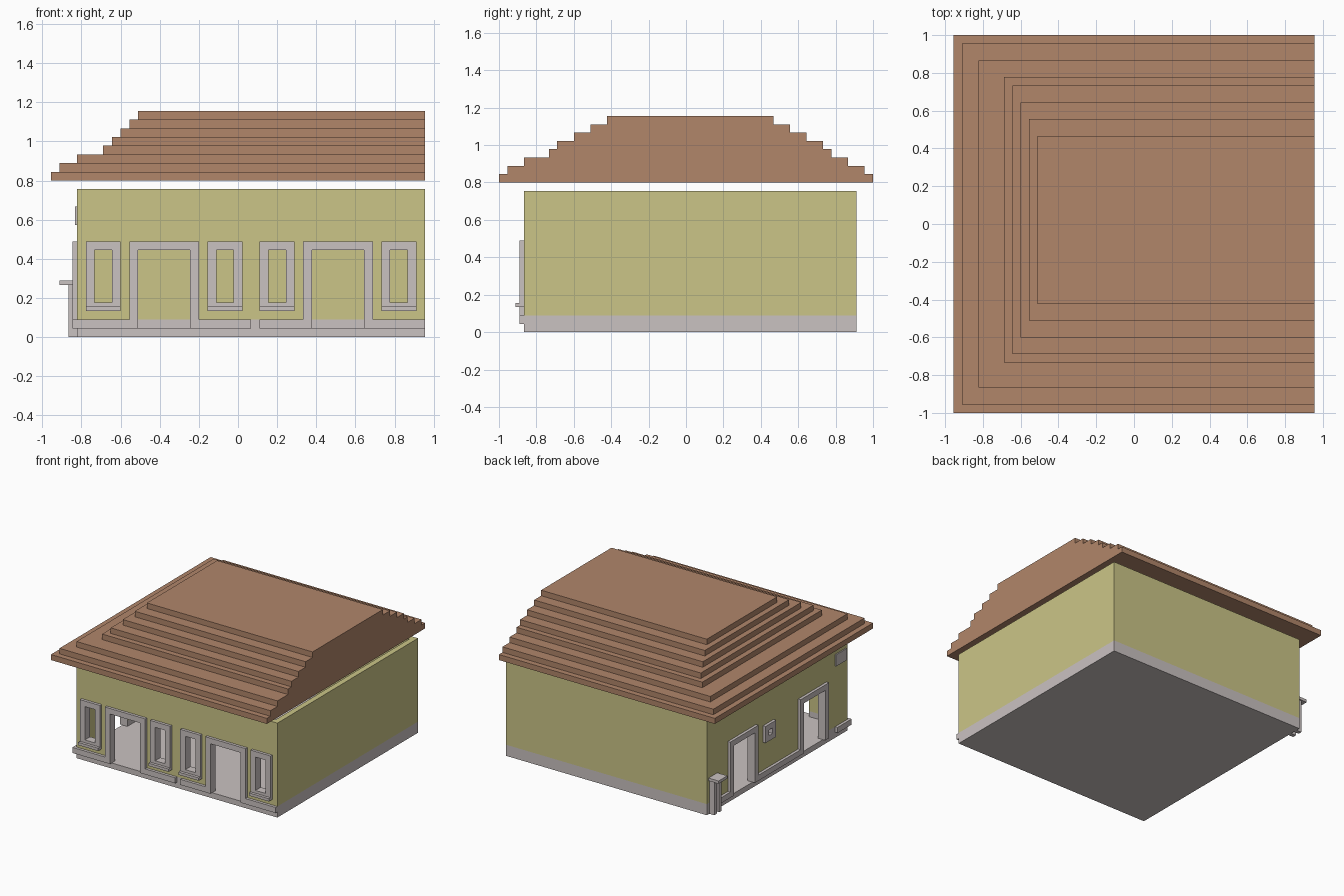
import bpy, bmesh

if "Cube" in bpy.data.objects:
    bpy.data.objects.remove(bpy.data.objects["Cube"])

U = 2 / 45                       # grid unit of the model


def lin(c):
    c /= 255
    return c / 12.92 if c <= 0.04045 else ((c + 0.055) / 1.055) ** 2.4


def material(name, r, g, b):
    m = bpy.data.materials.new(name)
    m.diffuse_color = (lin(r), lin(g), lin(b), 1)
    m.use_nodes = True
    m.node_tree.nodes["Principled BSDF"].inputs["Base Color"].default_value = m.diffuse_color
    return m


YELLOW = material("yellow plaster", 203, 197, 135)
GREY = material("grey stone", 202, 194, 193)
BROWN = material("brown roof tile", 177, 134, 106)


def boxes(name, items, *mats):
    """One object from boxes (x0, x1, y0, y1, z0, z1) in grid units."""
    bm = bmesh.new()
    for x0, x1, y0, y1, z0, z1 in items:
        vs = bmesh.ops.create_cube(bm, size=1)["verts"]
        for v in vs:
            v.co = ((x1 if v.co.x > 0 else x0) * U - 21.5 * U,
                    (y1 if v.co.y > 0 else y0) * U - 1,
                    (z1 if v.co.z > 0 else z0) * U)
    me = bpy.data.meshes.new(name)
    bm.to_mesh(me)
    bm.free()
    for m in mats:
        me.materials.append(m)
    ob = bpy.data.objects.new(name, me)
    bpy.context.collection.objects.link(ob)
    return ob


def on_wall(side, a0, a1, z0, z1, out, inn=0):
    """Box along the front or left wall, reaching out and in from its face."""
    if side == "front":
        return (a0, a1, 3 - out, 3 + inn, z0, z1)
    return (3 - out, 3 + inn, a0, a1, z0, z1)


# Openings, by outer frame size: side, start, end, bottom, top, kind
openings = [("front", a, a + 4, 3, 11, "window") for a in (4, 18, 24, 38)]
openings += [("front", a, a + 8, 1, 11, "door") for a in (9, 29)]
openings += [("left", a, a + 8, 1, 11, "door") for a in (9, 29)]
openings += [("left", 24, 27, 7, 10, "vent")]

# Walls: hollow block with the openings cut through
walls = boxes("walls", [(3, 43, 3, 43, 0, 17)], YELLOW, GREY)
cutters = [boxes("cutter", [(4, 42, 4, 42, -1, 19)])]
for side, a0, a1, z0, z1, kind in openings:
    low = z0 if kind == "door" else z0 + 1
    cutters.append(boxes("cutter", [on_wall(side, a0 + 1, a1 - 1, low, z1 - 1, 2, 2)]))
bpy.context.view_layer.objects.active = walls
for c in cutters:
    c.hide_render = True
    mod = walls.modifiers.new("cut", "BOOLEAN")
    mod.operation, mod.solver, mod.object = "DIFFERENCE", "EXACT", c
    bpy.ops.object.modifier_apply(modifier=mod.name)
for c in cutters:
    bpy.data.objects.remove(c)

# Grey plinth band and grey reveals on the walls
bm = bmesh.new()
bm.from_mesh(walls.data)
bmesh.ops.bisect_plane(bm, geom=bm.verts[:] + bm.edges[:] + bm.faces[:],
                       plane_co=(0, 0, 2 * U), plane_no=(0, 0, 1))
for f in bm.faces:
    c = f.calc_center_median()
    gx, gy, gz = (c.x + 21.5 * U) / U, (c.y + 1) / U, c.z / U
    skin = any(abs(g - p) < 0.05 for g in (gx, gy) for p in (3, 4, 42, 43))
    f.material_index = 1 if gz < 2 or (not skin and gz < 16) else 0
bm.to_mesh(walls.data)
bm.free()

boxes("floor", [(4, 42, 4, 42, 0, 1)], GREY)

# Frames and sills
for i, (side, a0, a1, z0, z1, kind) in enumerate(openings):
    low = z0 if kind == "door" else z0 + 1
    bars = [on_wall(side, a0, a0 + 1, low, z1 - 1, 0.5),
            on_wall(side, a1 - 1, a1, low, z1 - 1, 0.5),
            on_wall(side, a0, a1, z1 - 1, z1, 0.5)]
    if kind != "door":
        bars.append(on_wall(side, a0, a1, z0, z0 + 1, 0.5))
    boxes(f"{side}_{kind}_frame_{i}", bars, GREY)
    if kind == "window":
        boxes(f"window_sill_{i}", [on_wall(side, a0, a1, 3, 3.5, 1)], GREY)

# Plinth ledges, wrapping round the front left corner
boxes("front_ledge", [on_wall("front", a, b, 1, 2, 0.5)
                      for a, b in ((2.5, 9), (17, 23), (24, 29), (37, 43))], GREY)
boxes("left_ledge", [on_wall("left", a, b, 1, 2, 0.5)
                     for a, b in ((3, 6.5), (17, 29), (37, 40))], GREY)

# Small counter at the back of the left wall and a plate high at its front
boxes("counter", [on_wall("left", 40, 42.5, 6, 6.5, 2),
                  on_wall("left", 41.6, 42.3, 0, 6, 1),
                  on_wall("left", 40.2, 40.9, 0, 6, 1)], GREY)
boxes("wall_plate", [on_wall("left", 3.5, 6.5, 12.9, 15, 0.22)], GREY)

# Stepped roof: one solid with insets per layer at left, front and back
steps = [(0, 0, 0), (1, 1, 1), (3, 3, 3), (6, 6, 5),
         (7, 7, 6), (8, 9, 8), (9, 11, 10), (10, 13, 12)]
for i, (left, front, back) in enumerate(steps):
    boxes(f"roof_layer_{i}", [(left, 43, front, 45 - back, 18 + i, 19 + i)], BROWN)
